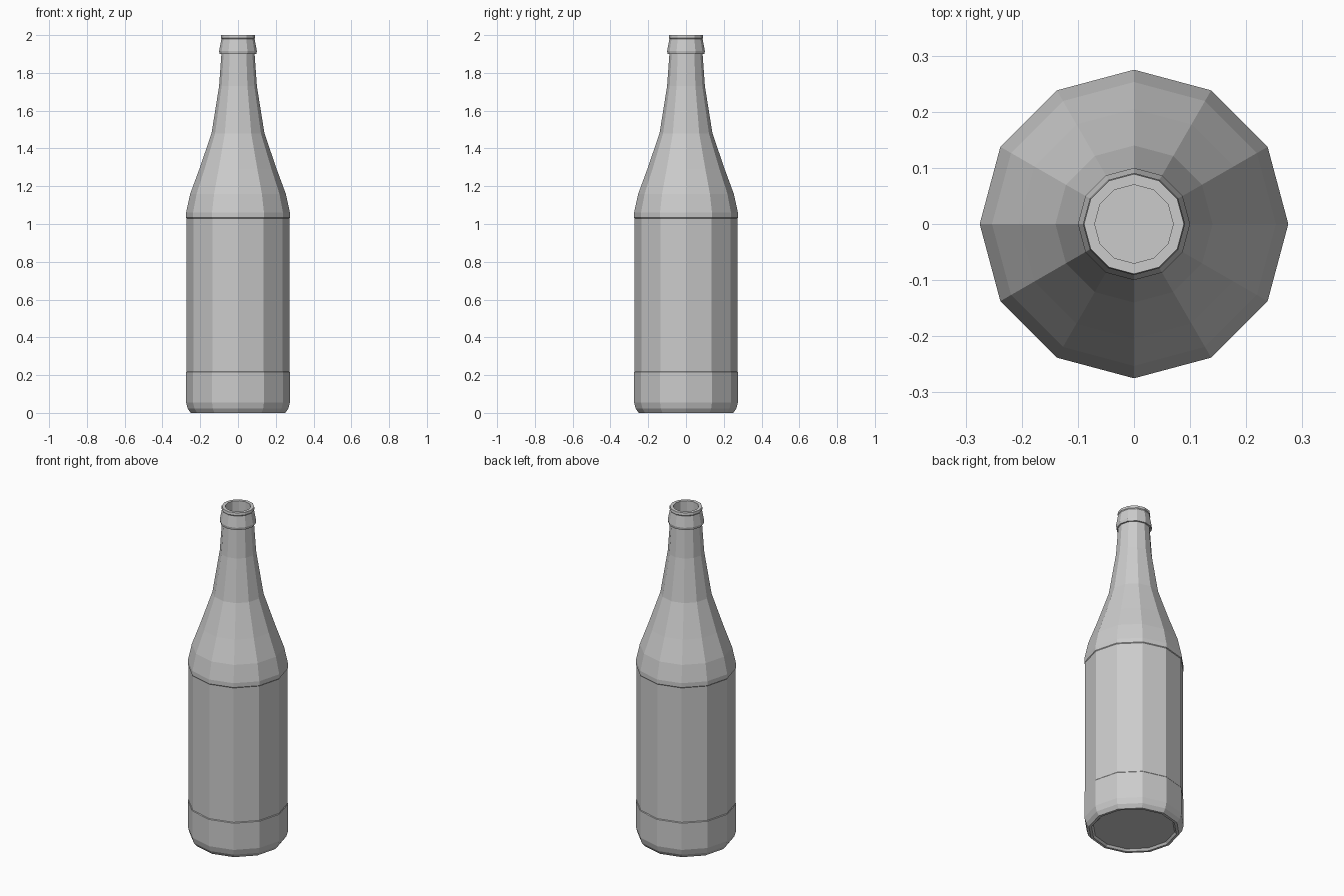
import bpy, bmesh
from math import cos, sin, tau

if "Cube" in bpy.data.objects:
    bpy.data.objects.remove(bpy.data.objects["Cube"])

SIDES = 12

# Outer profile (radius, height), from the foot up to the lip
OUTER = [(0.235, 0.0), (0.25, 0.0), (0.266, 0.022), (0.275, 0.055), (0.275, 0.216),
         (0.272, 0.220), (0.272, 1.03), (0.275, 1.034), (0.275, 1.06),
         (0.253, 1.16), (0.205, 1.29), (0.14, 1.48), (0.1, 1.73), (0.088, 1.90),
         (0.097, 1.90), (0.1, 1.915), (0.088, 1.98), (0.091, 1.985), (0.089, 2.0)]
# Inner wall, from the mouth down to the floor
INNER = [(0.07, 2.0), (0.07, 1.90), (0.08, 1.73), (0.12, 1.48), (0.233, 1.16),
         (0.255, 1.05), (0.255, 0.06), (0.23, 0.03)]
# Slightly recessed underside
BASE = [(0.225, 0.012)]


def lathe(name, profile):
    bm = bmesh.new()
    rings = [[bm.verts.new((r * cos(tau * i / SIDES), r * sin(tau * i / SIDES), z))
              for i in range(SIDES)] for r, z in profile]
    for a, b in zip(rings, rings[1:]):
        for i in range(SIDES):
            j = (i + 1) % SIDES
            bm.faces.new((a[i], a[j], b[j], b[i]))
    bm.faces.new(rings[0][::-1])
    bm.faces.new(rings[-1])
    bmesh.ops.recalc_face_normals(bm, faces=bm.faces)
    mesh = bpy.data.meshes.new(name)
    bm.to_mesh(mesh)
    bm.free()
    obj = bpy.data.objects.new(name, mesh)
    bpy.context.collection.objects.link(obj)
    return obj


# Hollow bottle as one closed, flat-shaded lathe
lathe("bottle", BASE + OUTER + INNER)
